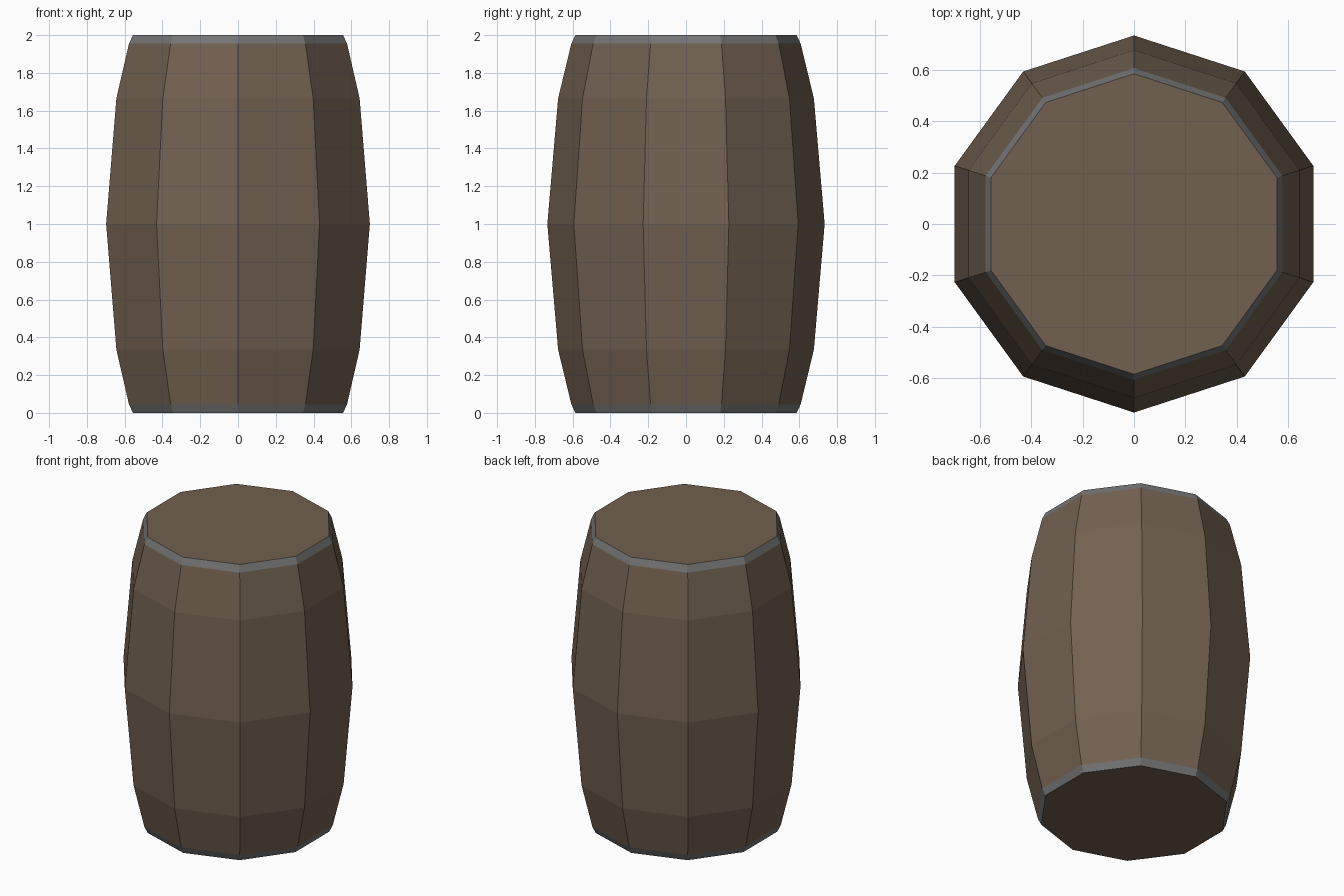
import bpy, bmesh, math

if "Cube" in bpy.data.objects:
    bpy.data.objects.remove(bpy.data.objects["Cube"])

SIDES = 10


def material(name, rgb):
    mat = bpy.data.materials.new(name)
    mat.diffuse_color = (*rgb, 1)
    mat.use_nodes = True
    mat.node_tree.nodes["Principled BSDF"].inputs["Base Color"].default_value = mat.diffuse_color
    return mat


def lathe(name, profile, mat):
    """Ten-sided surface through (radius, z) rings, with a corner on the y axis."""
    bm = bmesh.new()
    rings = []
    for r, z in profile:
        angles = [math.pi / 2 + math.tau * i / SIDES for i in range(SIDES)]
        rings.append([bm.verts.new((r * math.cos(a), r * math.sin(a), z)) for a in angles])
    for low, high in zip(rings, rings[1:]):
        for i in range(SIDES):
            j = (i + 1) % SIDES
            bm.faces.new((low[i], low[j], high[j], high[i]))
    mesh = bpy.data.meshes.new(name)
    bm.to_mesh(mesh)
    bm.free()
    mesh.materials.append(mat)
    obj = bpy.data.objects.new(name, mesh)
    bpy.context.collection.objects.link(obj)


def lid(name, r, z, up, mat):
    """Flat ten-sided end board."""
    bpy.ops.mesh.primitive_circle_add(vertices=SIDES, radius=r, fill_type='NGON', location=(0, 0, z),
                                      rotation=(0 if up else math.pi, 0, 0))
    obj = bpy.context.object
    obj.name = name
    obj.data.materials.append(mat)


wood = material("wood", (0.167, 0.119, 0.08))
metal = material("metal", (0.175, 0.175, 0.175))

# Bulging wooden staves
lathe("staves", [(0.607, 0.045), (0.677, 0.335), (0.734, 1.0), (0.677, 1.665), (0.607, 1.955)], wood)

# Narrow chamfered metal rims
lathe("bottom_rim", [(0.585, 0), (0.607, 0.045)], metal)
lathe("top_rim", [(0.607, 1.955), (0.585, 2)], metal)

# Flat ends
lid("top_lid", 0.585, 2, True, wood)
lid("bottom_lid", 0.585, 0, False, wood)
